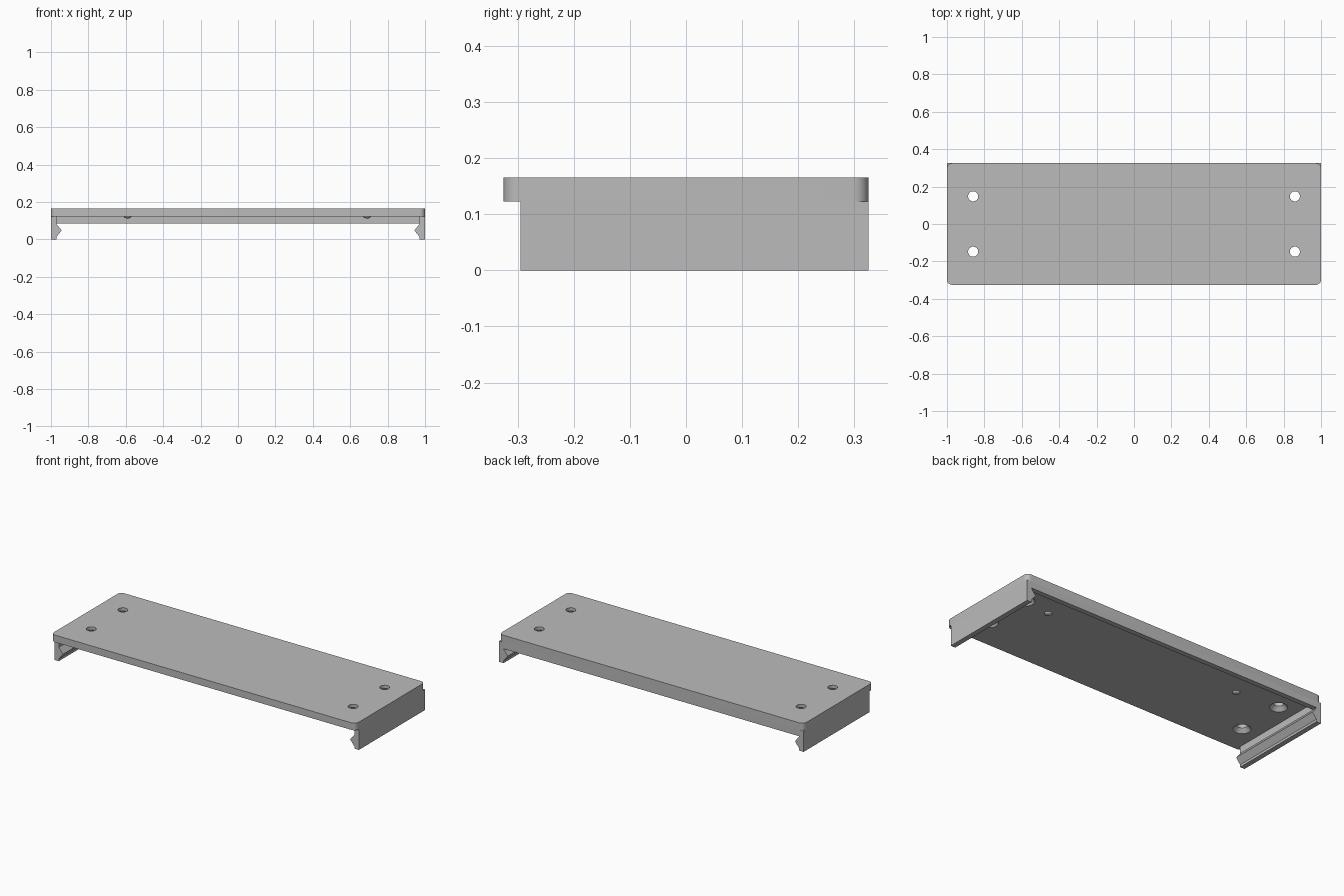
import bpy, bmesh, math
from mathutils import Vector

default = bpy.data.objects.get("Cube")
if default:
    bpy.data.objects.remove(default, do_unlink=True)

HALF_X, HALF_Y = 1.0, 0.325
UNDER, TOP = 0.123, 0.165      # plate faces
WALL = 0.03                    # wall thickness
CORNER = 0.027                 # plate corner radius

grey = bpy.data.materials.new("plain grey")
grey.use_nodes = True
colour = (0.5, 0.5, 0.5, 1)
grey.diffuse_color = colour
grey.node_tree.nodes["Principled BSDF"].inputs["Base Color"].default_value = colour


def finish(name, bm):
    """Turn a bmesh into a shaded, coloured object."""
    bmesh.ops.recalc_face_normals(bm, faces=bm.faces[:])
    mesh = bpy.data.meshes.new(name)
    bm.to_mesh(mesh)
    bm.free()
    mesh.materials.append(grey)
    mesh.shade_smooth()
    mesh.set_sharp_from_angle(angle=math.radians(30))
    obj = bpy.data.objects.new(name, mesh)
    bpy.context.collection.objects.link(obj)
    return obj


def prism(name, points, direction):
    """Extrude a closed outline along a direction."""
    bm = bmesh.new()
    face = bm.faces.new([bm.verts.new(p) for p in points])
    moved = bmesh.ops.extrude_face_region(bm, geom=[face], use_keep_orig=True)["geom"]
    verts = [g for g in moved if isinstance(g, bmesh.types.BMVert)]
    bmesh.ops.translate(bm, verts=verts, vec=Vector(direction))
    return finish(name, bm)


def lathe(bm, profile, x, y, steps=32):
    """Spin a radius/height profile around a vertical axis, closing both ends."""
    rings = []
    for r, z in profile:
        rings.append([bm.verts.new((x + r * math.cos(a), y + r * math.sin(a), z))
                      for a in (math.tau * i / steps for i in range(steps))])
    for low, high in zip(rings, rings[1:]):
        for i in range(steps):
            j = (i + 1) % steps
            bm.faces.new((low[i], low[j], high[j], high[i]))
    bm.faces.new(rings[0])
    bm.faces.new(rings[-1])


# Top plate with rounded corners
outline = []
for k, (sx, sy) in enumerate(((1, 1), (-1, 1), (-1, -1), (1, -1))):
    for i in range(9):
        a = math.pi / 2 * (k + i / 8)
        outline.append((sx * (HALF_X - CORNER) + CORNER * math.cos(a),
                        sy * (HALF_Y - CORNER) + CORNER * math.sin(a), UNDER))
plate = prism("top_plate", outline, (0, 0, TOP - UNDER))

# Screw holes, countersunk from below
bm = bmesh.new()
for x in (-0.86, 0.86):
    for y in (-0.148, 0.148):
        lathe(bm, [(0.048, UNDER - 0.02), (0.048, UNDER), (0.027, 0.146),
                   (0.027, TOP + 0.02)], x, y)
cutter = finish("hole_cutter", bm)
cutter.hide_render = True
mod = plate.modifiers.new("holes", "BOOLEAN")
mod.operation, mod.solver, mod.object = "DIFFERENCE", "EXACT", cutter
graph = bpy.context.evaluated_depsgraph_get()
cut = bpy.data.meshes.new_from_object(plate.evaluated_get(graph))
plate.modifiers.clear()
plate.data = cut
cut.set_sharp_from_angle(angle=math.radians(30))
bpy.data.objects.remove(cutter, do_unlink=True)

# End walls with an inward snap ridge
inner = HALF_X - WALL
profile = [(HALF_X, 0), (HALF_X, UNDER), (inner, UNDER), (inner, 0.082),
           (0.943, 0.048), (inner, 0.014), (inner, 0)]
for side, name in ((1, "left_end_wall"), (-1, "right_end_wall")):
    prism(name, [(side * x, HALF_Y - 0.62, z) for x, z in profile],
          (0, 0.62, 0))

# Shallow wall along the back
prism("back_wall", [(-inner, HALF_Y - WALL, 0.085), (-inner, HALF_Y, 0.085),
                    (-inner, HALF_Y, UNDER), (-inner, HALF_Y - WALL, UNDER)],
      (2 * inner, 0, 0))

# Small domed bumps under the plate
for x, name in ((0.69, "left_bump"), (-0.59, "right_bump")):
    bm = bmesh.new()
    dome = [(0.021 * math.cos(a), UNDER - 0.011 * math.sin(a))
            for a in (math.radians(d) for d in range(0, 86, 17))]
    lathe(bm, dome, x, 0.127, 24)
    finish(name, bm)
